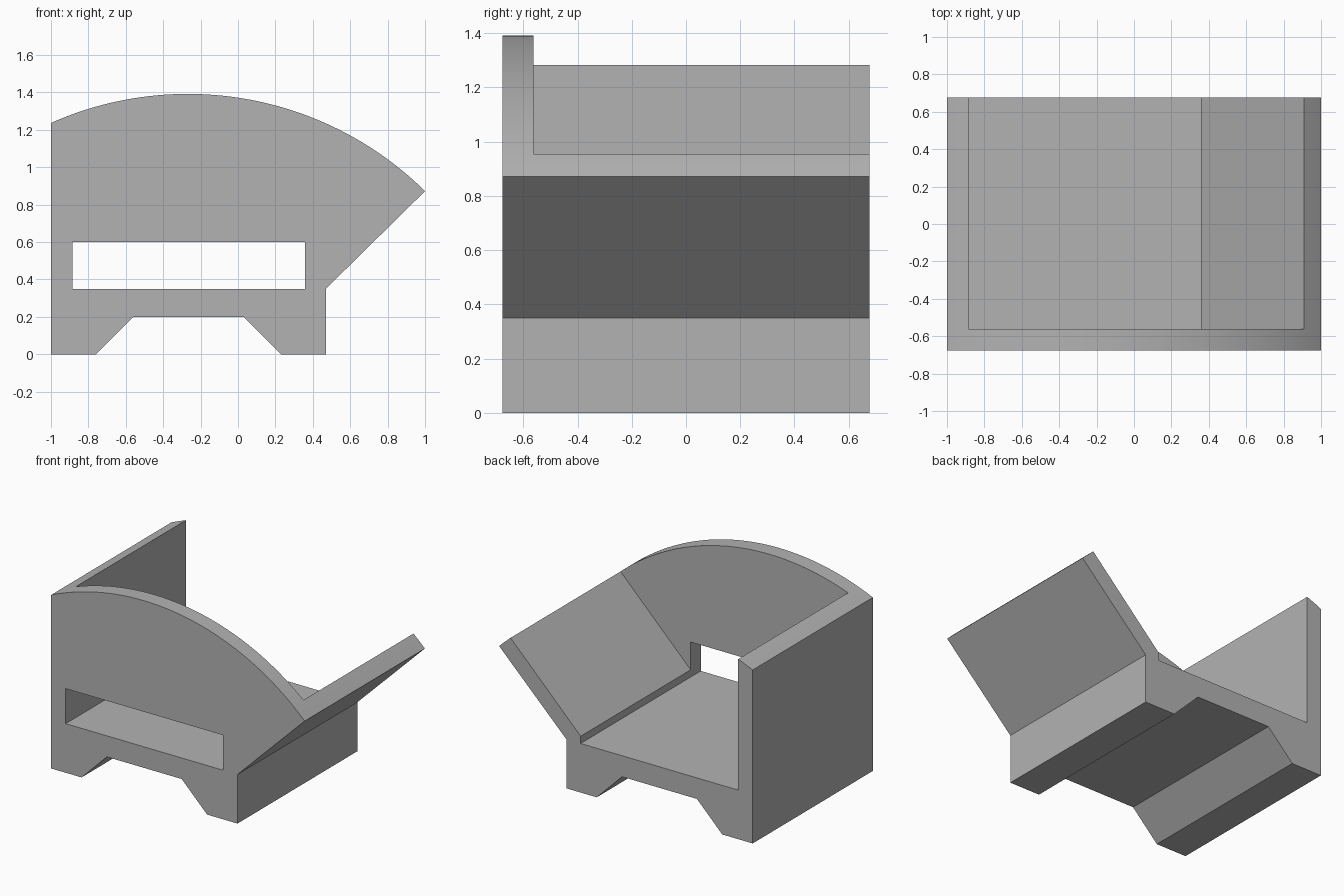
import bpy
import bmesh
import math

if "Cube" in bpy.data.objects:
    bpy.data.objects.remove(bpy.data.objects["Cube"], do_unlink=True)

HALF_DEPTH = 0.677
WALL = 0.115
INNER_LEFT, INNER_RIGHT, FLOOR = -0.885, 0.357, 0.35

grey = bpy.data.materials.new("plain grey")
grey.use_nodes = True
grey.diffuse_color = (0.45, 0.45, 0.45, 1)
grey.node_tree.nodes["Principled BSDF"].inputs["Base Color"].default_value = (0.45, 0.45, 0.45, 1)


def extrude_profile(name, points, y0, y1):
    """Closed solid from an x-z outline swept along y."""
    bm = bmesh.new()
    face = bm.faces.new([bm.verts.new((x, y0, z)) for x, z in points])
    swept = bmesh.ops.extrude_face_region(bm, geom=[face])["geom"]
    moved = [v for v in swept if isinstance(v, bmesh.types.BMVert)]
    bmesh.ops.translate(bm, verts=moved, vec=(0, y1 - y0, 0))
    bmesh.ops.recalc_face_normals(bm, faces=bm.faces)
    mesh = bpy.data.meshes.new(name)
    bm.to_mesh(mesh)
    bm.free()
    mesh.materials.append(grey)
    obj = bpy.data.objects.new(name, mesh)
    bpy.context.collection.objects.link(obj)
    return obj


def cut(target, cutter):
    mod = target.modifiers.new(cutter.name, "BOOLEAN")
    mod.operation = "DIFFERENCE"
    mod.solver = "EXACT"
    mod.object = cutter
    bpy.context.view_layer.objects.active = target
    bpy.ops.object.modifier_apply(modifier=mod.name)
    bpy.data.objects.remove(cutter, do_unlink=True)


# Outer outline: notched feet, sloping side and curved crown
feet = [(-1, 0), (-0.76, 0), (-0.56, 0.2), (0.03, 0.2), (0.23, 0), (0.47, 0), (0.47, FLOOR)]
RADIUS, CENTRE_X, TOP = 1.807, -0.268, 1.392
STEPS = 48
crown = []
start = math.asin((1 - CENTRE_X) / RADIUS)
end = math.asin((-1 - CENTRE_X) / RADIUS)
for i in range(STEPS + 1):
    a = start + (end - start) * i / STEPS
    crown.append((CENTRE_X + RADIUS * math.sin(a), TOP - RADIUS + RADIUS * math.cos(a)))
body = extrude_profile("tray_body", feet + crown, -HALF_DEPTH, HALF_DEPTH)

# Open cavity behind the front panel, with its ramped side
cavity = extrude_profile("cavity_cutter", [
    (INNER_LEFT, FLOOR), (INNER_RIGHT, FLOOR), (INNER_RIGHT, 0.402),
    (1.555, 1.6), (INNER_LEFT, 1.6)], -HALF_DEPTH + WALL, 1)
cut(body, cavity)

# Slot through the front panel, flush with the floor
slot = extrude_profile("slot_cutter", [
    (INNER_LEFT, FLOOR), (INNER_RIGHT, FLOOR), (INNER_RIGHT, 0.6), (INNER_LEFT, 0.6)],
    -1, -HALF_DEPTH + WALL + 0.02)
cut(body, slot)

# Smooth crown, crisp corners
bpy.ops.object.select_all(action="DESELECT")
body.select_set(True)
bpy.context.view_layer.objects.active = body
bpy.ops.object.shade_smooth_by_angle(angle=math.radians(20))
